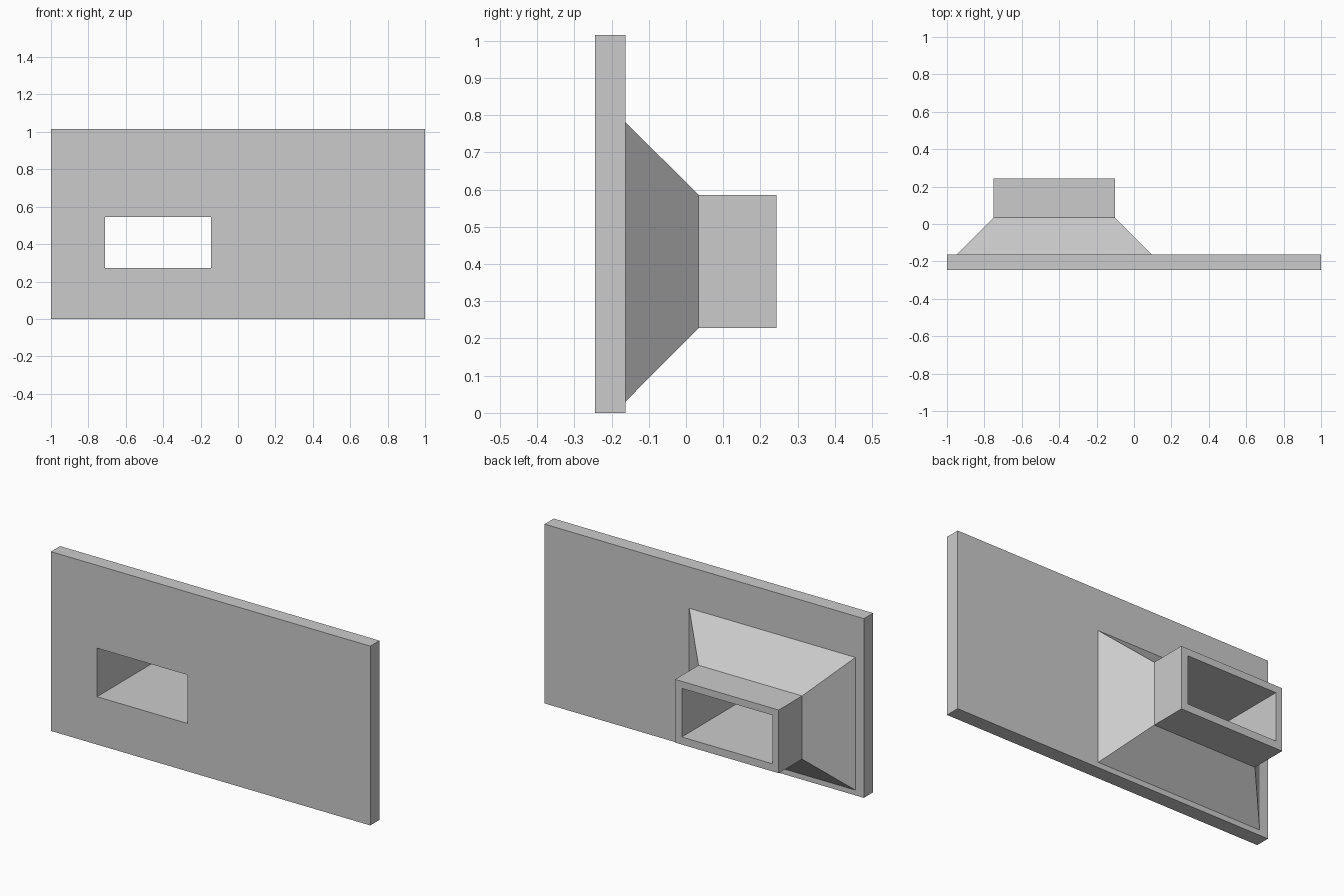
import bpy
import bmesh

cube = bpy.data.objects.get("Cube")
if cube:
    bpy.data.objects.remove(cube, do_unlink=True)

# Single plain grey material
GREY = (0.6, 0.6, 0.6, 1.0)
grey = bpy.data.materials.new("plain grey")
grey.use_nodes = True
grey.diffuse_color = GREY
grey.node_tree.nodes["Principled BSDF"].inputs["Base Color"].default_value = GREY

# Rectangles as (x min, x max, z min, z max)
PANEL = (-1.0, 1.0, 0.0, 1.015)
FLARE = (-0.947, 0.094, 0.03, 0.781)
DUCT = (-0.751, -0.102, 0.228, 0.586)
HOLE = (-0.711, -0.144, 0.271, 0.546)

# Depths along y, front to back
PANEL_FRONT, PANEL_BACK, FLARE_END, DUCT_END = -0.245, -0.163, 0.034, 0.243


def sleeve(name, front, back, y_front, y_back):
    """Solid between two rectangles, pierced by the straight hole."""
    bm = bmesh.new()
    rings = []
    for rect, y in ((front, y_front), (back, y_back), (HOLE, y_back), (HOLE, y_front)):
        x0, x1, z0, z1 = rect
        corners = ((x0, z0), (x1, z0), (x1, z1), (x0, z1))
        rings.append([bm.verts.new((x, y, z)) for x, z in corners])
    for a, b in zip(rings, rings[1:] + rings[:1]):
        for i in range(4):
            j = (i + 1) % 4
            bm.faces.new((a[i], a[j], b[j], b[i]))
    bmesh.ops.recalc_face_normals(bm, faces=bm.faces)
    mesh = bpy.data.meshes.new(name)
    bm.to_mesh(mesh)
    bm.free()
    mesh.materials.append(grey)
    obj = bpy.data.objects.new(name, mesh)
    bpy.context.collection.objects.link(obj)
    return obj


# Wall panel, sloped transition and rectangular duct
sleeve("panel", PANEL, PANEL, PANEL_FRONT, PANEL_BACK)
sleeve("sloped_transition", FLARE, DUCT, PANEL_BACK, FLARE_END)
sleeve("duct", DUCT, DUCT, FLARE_END, DUCT_END)
